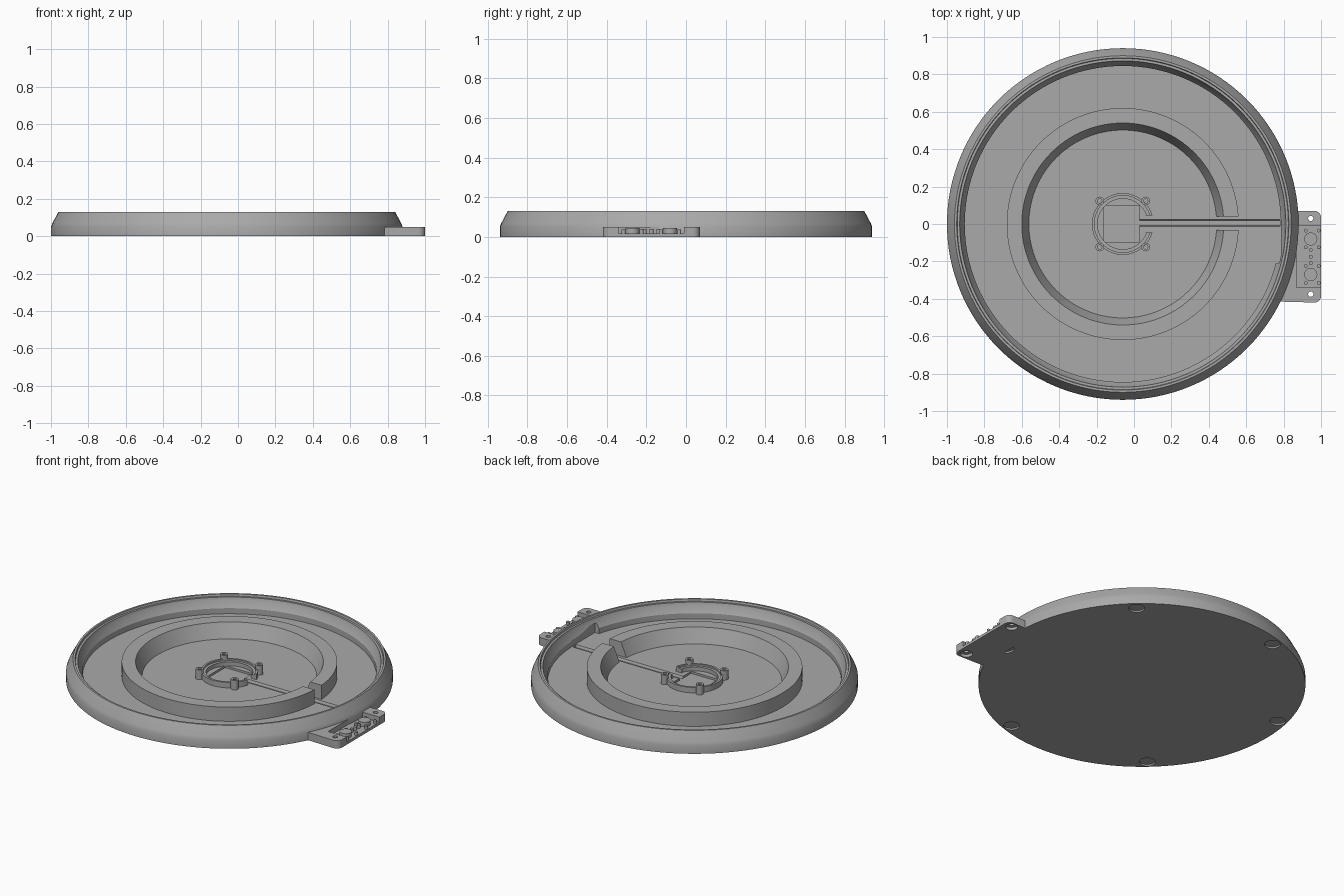
import bpy, bmesh, math
from mathutils import Vector

if "Cube" in bpy.data.objects:
    bpy.data.objects.remove(bpy.data.objects["Cube"])

CX = -0.06      # centre of the round dish
FLOOR = 0.025

grey = bpy.data.materials.new("plain grey")
grey.use_nodes = True
COLOUR = (0.4, 0.4, 0.4, 1)
grey.diffuse_color = COLOUR
grey.node_tree.nodes["Principled BSDF"].inputs["Base Color"].default_value = COLOUR


def finish(name, bm):
    bmesh.ops.remove_doubles(bm, verts=bm.verts, dist=1e-5)
    bmesh.ops.recalc_face_normals(bm, faces=bm.faces)
    mesh = bpy.data.meshes.new(name)
    bm.to_mesh(mesh)
    bm.free()
    mesh.materials.append(grey)
    obj = bpy.data.objects.new(name, mesh)
    bpy.context.collection.objects.link(obj)
    return obj


def lathe(name, profile, centre=(CX, 0), steps=128, closed=True):
    """Spin an (r, z) outline around a vertical axis."""
    bm = bmesh.new()
    verts = [bm.verts.new((r, 0, z)) for r, z in profile]
    count = len(verts)
    edges = [bm.edges.new((verts[i], verts[(i + 1) % count]))
             for i in range(count if closed else count - 1)]
    bmesh.ops.spin(bm, geom=verts + edges, cent=(0, 0, 0), axis=(0, 0, 1),
                   angle=2 * math.pi, steps=steps, use_merge=True)
    bmesh.ops.translate(bm, verts=bm.verts, vec=(centre[0], centre[1], 0))
    return finish(name, bm)


def cylinder(name, x, y, r, z0, z1, steps=24):
    return lathe(name, [(0, z0), (r, z0), (r, z1), (0, z1)], (x, y), steps, False)


def prism(name, outline, z0, z1):
    bm = bmesh.new()
    face = bm.faces.new([bm.verts.new((x, y, z0)) for x, y in outline])
    new = bmesh.ops.extrude_face_region(bm, geom=[face])["geom"]
    bmesh.ops.translate(bm, vec=(0, 0, z1 - z0),
                        verts=[v for v in new if isinstance(v, bmesh.types.BMVert)])
    return finish(name, bm)


def box(name, x0, x1, y0, y1, z0, z1):
    return prism(name, [(x0, y0), (x1, y0), (x1, y1), (x0, y1)], z0, z1)


def arc(x, y, r, a0, a1, steps=6):
    angles = [math.radians(a0 + (a1 - a0) * i / steps) for i in range(steps + 1)]
    return [(x + r * math.cos(a), y + r * math.sin(a)) for a in angles]


def cut(obj, cutters):
    for cutter in cutters:
        mod = obj.modifiers.new("cut", "BOOLEAN")
        mod.operation, mod.solver, mod.object = "DIFFERENCE", "EXACT", cutter
    bpy.context.view_layer.update()
    result = bpy.data.meshes.new_from_object(
        obj.evaluated_get(bpy.context.evaluated_depsgraph_get()))
    obj.modifiers.clear()
    obj.data = result
    for cutter in cutters:
        bpy.data.objects.remove(cutter)


parts = []

# Dish with stepped rim and flared outer wall
dish = lathe("dish", [(0, 0), (0.94, 0), (0.94, 0.05), (0.932, 0.07), (0.9, 0.13),
                      (0.888, 0.13), (0.885, 0.118), (0.872, 0.118), (0.868, 0.1),
                      (0.845, 0.06), (0.845, FLOOR), (0, FLOOR)], closed=False)

# Cable groove with sloping sides, chip recess, wall notch and foot recesses
groove = box("groove_cutter", 0.03, 0.78, -0.02, 0.03, 0.01, 0.04)
for v in groove.data.vertices:
    if v.co.z < 0.02:
        v.co.y += -0.012 if v.co.y > 0 else 0.012
cutters = [groove,
           box("chip_cutter", -0.16, 0.03, -0.095, 0.1, 0.012, 0.05),
           box("notch_cutter", 0.72, 0.787, -0.21, 0.03, FLOOR, 0.09)]
for i in range(6):
    a = math.radians(48 + 60 * i)
    cutters.append(cylinder("foot_cutter", CX + 0.885 * math.cos(a),
                            0.885 * math.sin(a), 0.046, -0.02, 0.01, 32))
cut(dish, cutters)
parts.append(dish)

# Raised inner ring with sloping inside and a gap for the cable
ring = lathe("raised_ring", [(0.50, FLOOR - 0.005), (0.62, FLOOR - 0.005),
                             (0.62, 0.115), (0.54, 0.115)])
cut(ring, [box("gap_cutter", 0.3, 0.7, -0.033, 0.04, 0, 0.2)])
parts.append(ring)

# Hub collar around the chip recess, open towards the cable groove
collar = lathe("hub_collar", [(0.135, FLOOR - 0.005), (0.165, FLOOR - 0.005), (0.165, 0.06),
                              (0.152, 0.06), (0.152, 0.05), (0.135, 0.05)], steps=64)
cut(collar, [box("collar_cutter", 0, 0.2, -0.045, 0.045, 0, 0.2)])
parts.append(collar)
for side in (-1, 1):
    parts.append(prism("collar_lip", [(0.06, 0.045 * side), (0.1, 0.045 * side),
                                      (0.085, 0.07 * side)], FLOOR - 0.005, 0.05))

# Four hollow screw posts around the hub
for x in (-0.123, 0.123):
    for y in (-0.123, 0.123):
        parts.append(lathe("screw_post", [(0.011, FLOOR - 0.005), (0.023, FLOOR - 0.005),
                                          (0.023, 0.085), (0.011, 0.085)],
                           (CX + x, y), 24))

# Side tab with rounded outer corners, pocket and screw holes
outline = [(0.79, 0.07), (0.79, -0.1), (0.782, -0.415)]
outline += arc(0.965, -0.385, 0.035, -90, 0) + arc(0.965, 0.035, 0.035, 0, 90)
tab = prism("side_tab", outline, 0, 0.05)
cutters = [box("pocket_cutter", 0.87, 1.1, -0.34, -0.01, 0.017, 0.1)]
for y in (0.03, -0.375):
    cutters += [cylinder("hole_cutter", 0.945, y, 0.014, -0.1, 0.1),
                cylinder("counterbore_cutter", 0.945, y, 0.036, -0.1, 0.018)]
cut(tab, cutters)
# Clear the tab from the dish interior
cut(tab, [cylinder("inner_cutter", CX, 0, 0.85, -0.1, 0.2, 128)])
parts.append(tab)

# Buttons with legs, and the row of pegs between them
for y in (-0.08, -0.27):
    parts.append(cylinder("push_button", 0.945, y, 0.035, 0.015, 0.045, 32))
    for dx in (-0.027, 0.042):
        for dy in (-0.045, 0.045):
            parts.append(cylinder("button_leg", 0.945 + dx, y + dy, 0.01, 0.015, 0.036, 12))
for y in (-0.14, -0.175, -0.21):
    parts.append(cylinder("middle_peg", 0.945, y, 0.01, 0.015, 0.04, 12))

bpy.ops.object.select_all(action="DESELECT")
for part in parts:
    part.select_set(True)
bpy.context.view_layer.objects.active = dish
bpy.ops.object.shade_smooth_by_angle(angle=math.radians(25))
